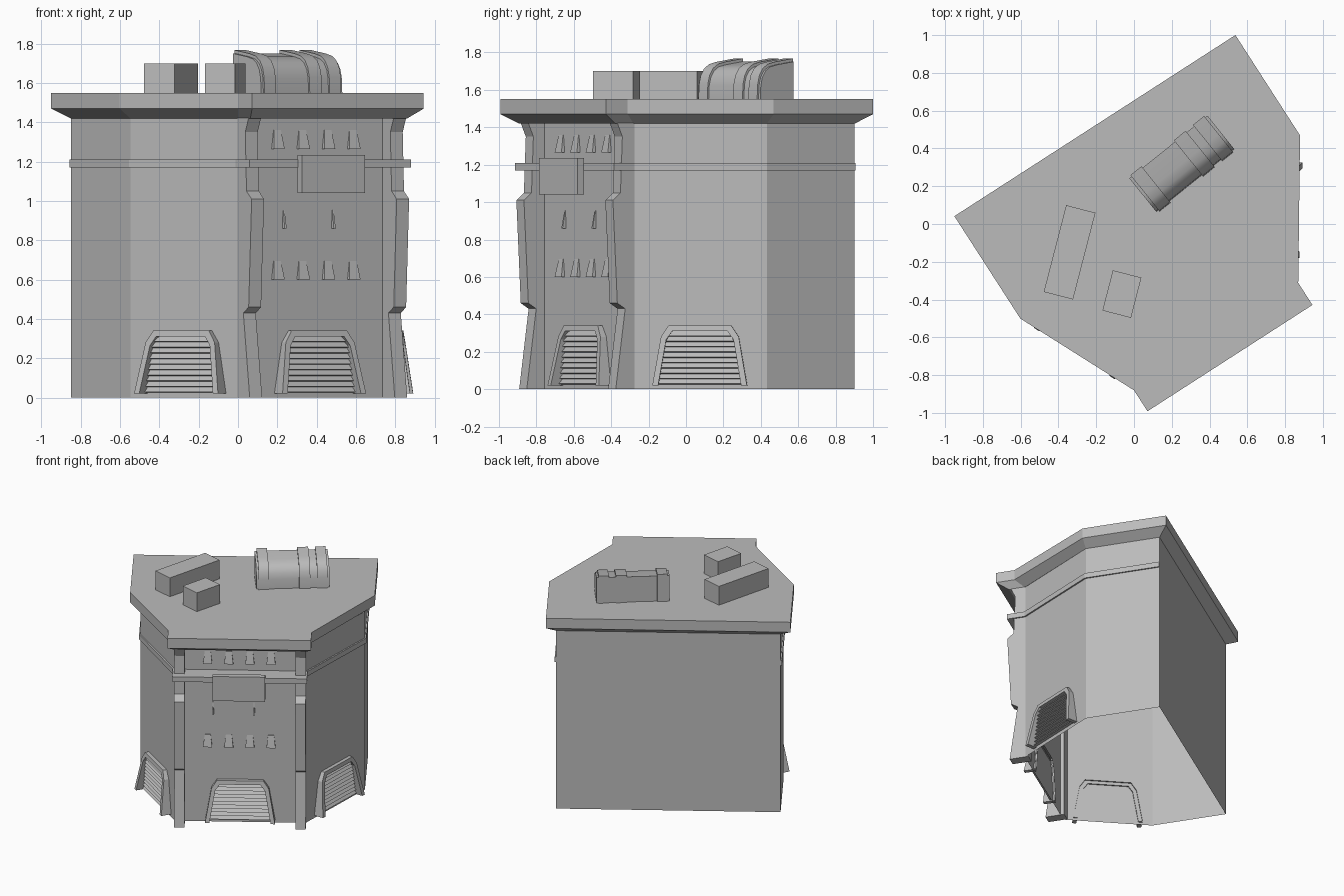
import bpy, math
from mathutils import Vector

cube = bpy.data.objects.get("Cube")
if cube:
    bpy.data.objects.remove(cube, do_unlink=True)

grey = bpy.data.materials.new("concrete grey")
grey.use_nodes = True
colour = (0.5, 0.5, 0.5, 1)
grey.diffuse_color = colour
grey.node_tree.nodes["Principled BSDF"].inputs["Base Color"].default_value = colour

TURN = math.radians(32.8)   # the building stands turned on its plot


def make(name, verts, faces, loc=(0, 0, 0), turn=TURN):
    mesh = bpy.data.meshes.new(name)
    mesh.from_pydata([tuple(v) for v in verts], [], faces)
    mesh.materials.append(grey)
    ob = bpy.data.objects.new(name, mesh)
    bpy.context.collection.objects.link(ob)
    ob.location = loc
    ob.rotation_euler.z = turn
    return ob


def loft(name, loops, bottom=True, top=True, **place):
    """Join closed loops of equal length, with optional end caps."""
    n = len(loops[0])
    faces = [(k * n + i, k * n + (i + 1) % n, (k + 1) * n + (i + 1) % n, (k + 1) * n + i)
             for k in range(len(loops) - 1) for i in range(n)]
    if bottom:
        faces.append(tuple(reversed(range(n))))
    if top:
        faces.append(tuple(range(n * (len(loops) - 1), n * len(loops))))
    return make(name, [v for loop in loops for v in loop], faces, **place)


def level(plan, z):
    return [(x, y, z) for x, y in plan]


def box(name, lo, hi, **place):
    plan = [(lo[0], lo[1]), (hi[0], lo[1]), (hi[0], hi[1]), (lo[0], hi[1])]
    return loft(name, [level(plan, lo[2]), level(plan, hi[2])], **place)


# Hollow wall shell, open underneath
walls = [(-.703, .479), (-.703, -.079), (-.431, -.668), (.516, -.668), (.922, -.08), (.922, .479)]
loft("walls", [level(walls, 0), level(walls, 1.43)], bottom=False, top=False)

# Roof slab with sloping eaves
roof = [(-.777, .55), (-.777, -.095), (-.477, -.74), (-.477, -.872),
        (.562, -.872), (.562, -.733), (.993, -.082), (.993, .55)]
eaves = [(-.703, .479), (-.703, -.079), (-.431, -.668), (-.431, -.785),
         (.518, -.785), (.518, -.668), (.922, -.08), (.922, .479)]
loft("roof", [level(eaves, 1.42), level(roof, 1.47), level(roof, 1.55)])

# Stepped pilasters at both ends of the front wall
profile = [(-.782, 0), (-.722, .43), (-.772, .46), (-.80, 1.01), (-.752, 1.05),
           (-.74, 1.35), (-.775, 1.43), (-.64, 1.43), (-.64, 0)]
for side, u in (("right", -.433), ("left", .445)):
    loft("pilaster_" + side, [[(u + w, v, z) for v, z in profile] for w in (.075, 0)])

# Band around the front and sides, ending at the back corners
outer = [(-.713, .477), (-.713, -.083), (-.447, -.668), (-.447, -.80),
         (.53, -.80), (.53, -.668), (.932, -.085), (.932, .477)]
loft("wall_band", [level(outer, 1.17), level(outer, 1.21)], bottom=False, top=False)
inner = [(-.70, .477), (-.70, -.079), (-.43, -.66), (-.43, -.66),
         (.51, -.66), (.51, -.66), (.92, -.08), (.92, .477)]
for name, z in (("band_underside", 1.17), ("band_top", 1.21)):
    n = len(outer)
    make(name, level(outer, z) + level(inner, z),
         [(i, i + 1, n + i + 1, n + i) for i in range(n - 1)])

# Sign board
box("sign_board", (-.152, -.838, 1.04), (.228, -.795, 1.235))


# Wedge-shaped window hoods on the front wall
def hood(name, u, z, half, height=.095, depth=.022):
    v = -.667
    bottom = [(u - half, v - depth, z), (u + half, v - depth, z), (u + half, v, z), (u - half, v, z)]
    h = half * .65
    top = [(u - h, v - .004, z + height), (u + h, v - .004, z + height),
           (u + h, v, z + height), (u - h, v, z + height)]
    loft(name, [bottom, top])


for row, z in (("lower", .60), ("upper", 1.265)):
    for i in range(4):
        hood(f"{row}_window_{i + 1}", -.194 + i * .153, z, .033)
for i, u in enumerate((-.155, .142)):
    hood(f"middle_fin_{i + 1}", u, .86, .006)


# Leaning gate frames with louvred shutters
def gate(side, a, b):
    a, b = Vector(a), Vector(b)
    along = (b - a).normalized()
    out = Vector((along.y, -along.x))
    mid = (a + b) / 2

    def at(s, d, z):
        p = mid + along * s + out * d
        return (p.x, p.y, z)

    def lean(z):
        return .08 - .15 * z

    def arch(half):
        return [(-s, z) for s, z in half] + [(s, z) for s, z in reversed(half)]

    big = arch([(.253, .02), (.208, .28), (.168, .34)])
    small = arch([(.222, .02), (.18, .265), (.148, .31)])
    loops = [[at(s, -.01, z) for s, z in big], [at(s, lean(z), z) for s, z in big],
             [at(s, lean(z), z) for s, z in small], [at(s, -.01, z) for s, z in small]]
    # Each loop is an open arch, so strip the joins under the doorway
    n = len(big)
    faces = [(k * n + i, k * n + i + 1, (k + 1) * n + i + 1, (k + 1) * n + i)
             for k in range(3) for i in range(n - 1)]
    faces += [(0, n, 2 * n, 3 * n), tuple(k * n + n - 1 for k in (3, 2, 1, 0))]
    make("gate_frame_" + side, [v for loop in loops for v in loop], faces)

    def half_width(z):
        if z < .265:
            return .222 - (z - .02) * .171
        return .18 - (z - .265) * .711

    count, low, high = 10, .025, .31
    step = (high - low) / count
    verts, faces = [], []
    for i in range(count):
        z0, z1 = low + i * step, low + (i + 1) * step
        for z, d in ((z0, .004), (z0 + .004, .026), (z1, .006)):
            w = half_width(z)
            verts += [at(-w, d, z), at(w, d, z)]
        k = i * 6
        faces += [(k, k + 1, k + 3, k + 2), (k + 2, k + 3, k + 5, k + 4)]
    make("gate_shutter_" + side, verts, faces)


gate("right", walls[1], walls[2])
gate("front", walls[2], walls[3])
gate("left", walls[3], walls[4])

# Roof boxes
skew = math.radians(-14.5)
box("long_roof_box", (-.08, -.237, 0), (.08, .237, .15), loc=(-.341, -.15, 1.55), turn=skew)
box("short_roof_box", (-.078, -.11, 0), (.078, .11, .15), loc=(-.064, -.371, 1.55), turn=skew)

# Rounded roof vent with raised ribs
curve = [(-.124, 0), (-.12, .08), (-.108, .128), (-.085, .165), (-.05, .188),
         (0, .20), (.122, .218), (.122, 0)]


def vent(name, x0, x1, k):
    ob = loft(name, [[(x, y * k, z * k) for y, z in curve] for x in (x1, x0)],
              loc=(.2525, .32, 1.55), turn=math.radians(38.8))
    bpy.ops.object.select_all(action='DESELECT')
    ob.select_set(True)
    bpy.context.view_layer.objects.active = ob
    bpy.ops.object.shade_smooth_by_angle(angle=math.radians(35))


vent("roof_vent", -.265, .265, .92)
for i, (x0, x1) in enumerate(((-.25, -.175), (.045, .125), (.175, .25))):
    vent(f"vent_rib_{i + 1}", x0, x1, 1)
